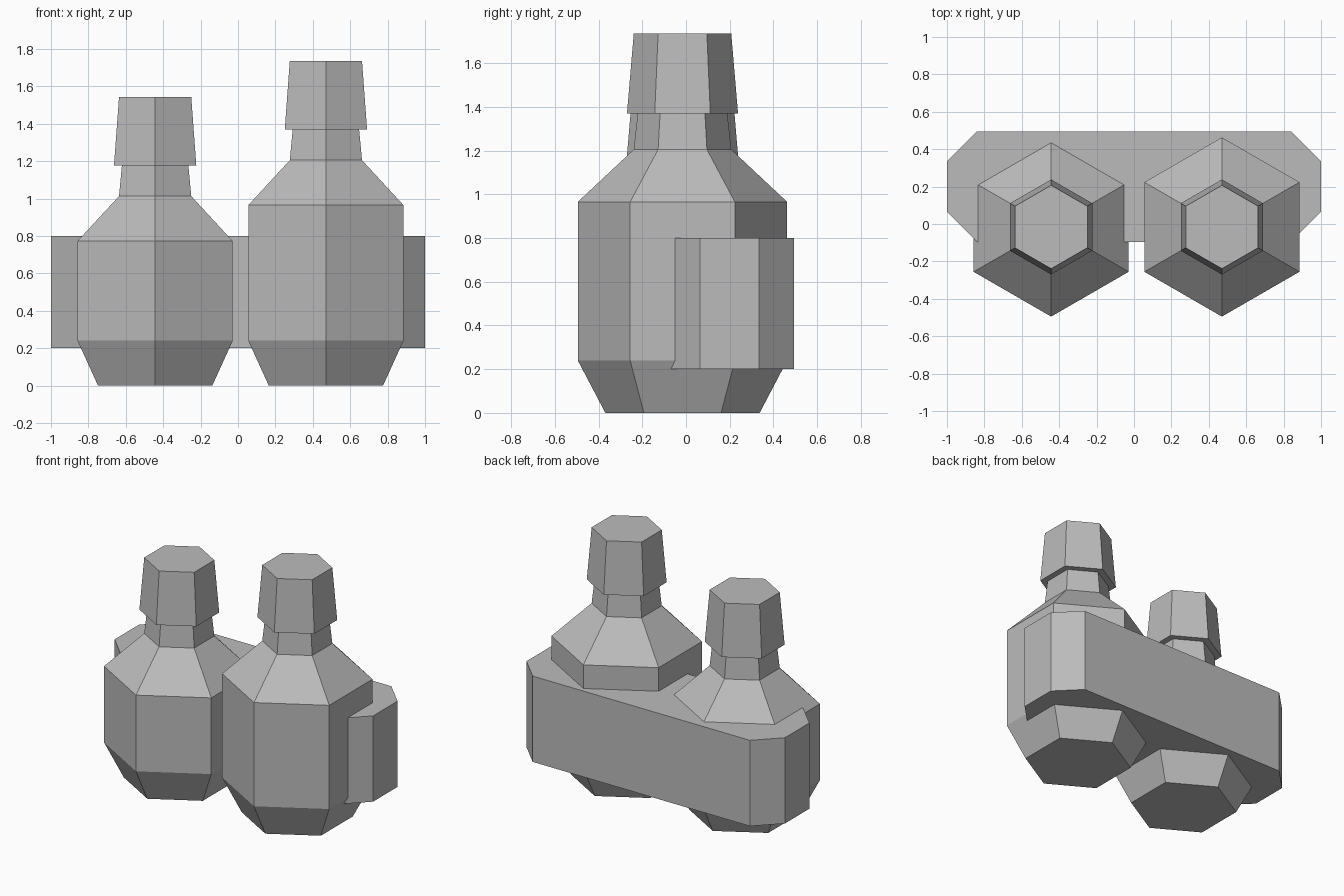
import bpy
import bmesh
from math import sin, cos, pi

cube = bpy.data.objects.get("Cube")
if cube:
    bpy.data.objects.remove(cube, do_unlink=True)

grey = bpy.data.materials.new("plain_grey")
grey.use_nodes = True
colour = (0.5, 0.5, 0.5, 1)
grey.diffuse_color = colour
grey.node_tree.nodes["Principled BSDF"].inputs["Base Color"].default_value = colour


def loft(name, rings):
    """Solid through a stack of rings with equal point counts, capped at both ends."""
    bm = bmesh.new()
    loops = [[bm.verts.new(p) for p in ring] for ring in rings]
    n = len(loops[0])
    for low, high in zip(loops, loops[1:]):
        for i in range(n):
            j = (i + 1) % n
            bm.faces.new((low[i], low[j], high[j], high[i]))
    bm.faces.new(loops[0][::-1])
    bm.faces.new(loops[-1])
    bmesh.ops.recalc_face_normals(bm, faces=bm.faces)
    mesh = bpy.data.meshes.new(name)
    bm.to_mesh(mesh)
    bm.free()
    mesh.materials.append(grey)
    obj = bpy.data.objects.new(name, mesh)
    bpy.context.collection.objects.link(obj)
    return obj


def hexagon(x, radius, z):
    """Six-sided ring with corners facing front and back."""
    y = -0.016
    return [(x + radius * sin(i * pi / 3), y + radius * cos(i * pi / 3), z)
            for i in range(6)]


def bottle(side, x, shoulder):
    # Tapered base, straight body, sloping shoulder and neck
    profile = [(0.353, 0), (0.479, 0.24), (0.479, shoulder),
               (0.223, shoulder + 0.24), (0.205, shoulder + 0.405)]
    loft(side + "_bottle", [hexagon(x, r, z) for r, z in profile])
    # Overhanging stopper
    stopper = [(0.254, shoulder + 0.405), (0.223, shoulder + 0.77)]
    loft(side + "_stopper", [hexagon(x, r, z) for r, z in stopper])


bottle("right", -0.443, 0.773)
bottle("left", 0.47, 0.965)

# Holder block with chamfered upright corners
front, back, cut = -0.095, 0.495, 0.16
half = [(1 - cut, front), (1, front + cut), (1, back - cut), (1 - cut, back)]
outline = half + [(-x, y) for x, y in reversed(half)]
loft("holder", [[(x, y, z) for x, y in outline] for z in (0.2, 0.8)])
